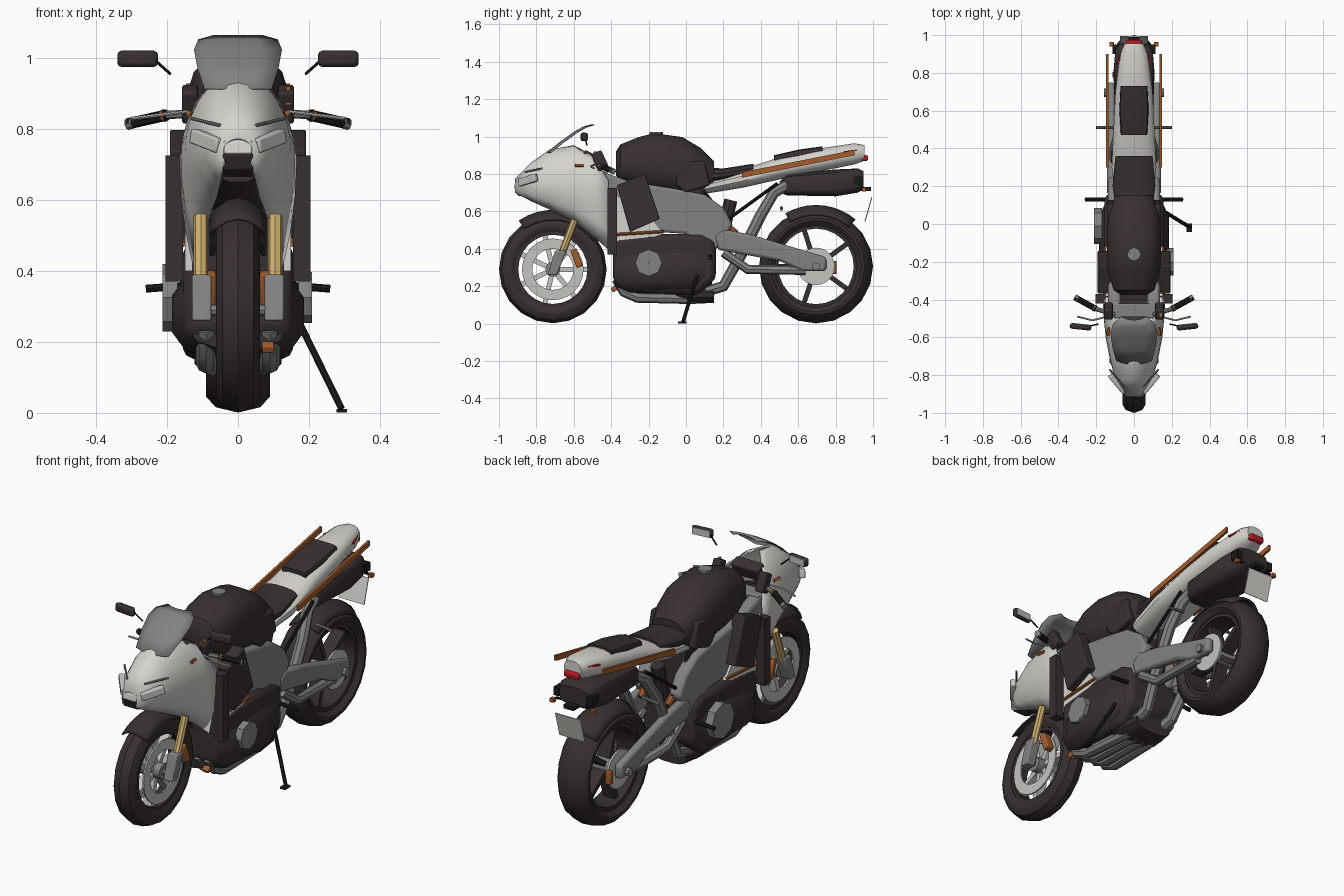
import bpy, bmesh
from math import sin, cos, pi, radians
from mathutils import Matrix, Euler

cube = bpy.data.objects.get("Cube")
if cube:
    bpy.data.objects.remove(cube, do_unlink=True)
parts = []


def material(name, r, g, b):
    mat = bpy.data.materials.new(name)
    mat.use_nodes = True
    mat.diffuse_color = (r, g, b, 1)
    mat.node_tree.nodes["Principled BSDF"].inputs["Base Color"].default_value = (r, g, b, 1)
    return mat


WHITE = material("pearl white", .66, .65, .61)
DARK = material("charcoal brown", .04, .029, .03)
GREY = material("metal grey", .22, .225, .22)
SILVER = material("bright silver", .55, .55, .53)
ORANGE = material("burnt orange", .38, .11, .025)
GOLD = material("fork gold", .62, .43, .16)
RED = material("lamp red", .5, .01, .015)
BLACK = material("rubber black", .012, .011, .011)


def finish(name, bm, mat, mirror=False, bevel=0, solid=0):
    bmesh.ops.recalc_face_normals(bm, faces=bm.faces)
    mesh = bpy.data.meshes.new(name)
    bm.to_mesh(mesh)
    bm.free()
    mesh.materials.clear()
    mesh.materials.append(mat)
    obj = bpy.data.objects.new(name, mesh)
    bpy.context.collection.objects.link(obj)
    if solid:
        obj.modifiers.new("thickness", 'SOLIDIFY').thickness = solid
    if bevel:
        mod = obj.modifiers.new("soft edges", 'BEVEL')
        mod.width, mod.segments = bevel, 2
    if mirror:
        obj.modifiers.new("both sides", 'MIRROR').use_axis = (True, False, False)
    parts.append(obj)


def skin(bm, rings, closed=True, loop=False):
    """Join rows of points with quads."""
    rows = [[bm.verts.new(p) for p in ring] for ring in rings]
    pairs = list(zip(rows, rows[1:])) + ([(rows[-1], rows[0])] if loop else [])
    for a, b in pairs:
        count = len(a)
        for i in range(count if closed else count - 1):
            j = (i + 1) % count
            bm.faces.new((a[i], a[j], b[j], b[i]))
    return rows


def loft(name, stations, mat, power=.8, sides=16):
    """Rounded body along y; station = y, half width, bottom, top."""
    def soft(v):
        return abs(v) ** power * (1 if v > 0 else -1)
    bm = bmesh.new()
    rings = []
    for y, w, low, high in stations:
        turns = [2 * pi * (i + .5) / sides for i in range(sides)]
        rings.append([(w * soft(cos(t)), y, (low + high) / 2 + (high - low) / 2 * soft(sin(t))) for t in turns])
    rows = skin(bm, rings)
    bm.faces.new(rows[0])
    bm.faces.new(rows[-1])
    finish(name, bm, mat)


def prism(name, outline, x0, x1, mat, mirror=False, bevel=0):
    bm = bmesh.new()
    rows = skin(bm, [[(x, y, z) for y, z in outline] for x in (x0, x1)])
    bm.faces.new(rows[0])
    bm.faces.new(rows[1])
    finish(name, bm, mat, mirror, bevel)


def box(name, centre, size, mat, turn=(0, 0, 0), mirror=False, bevel=0):
    bm = bmesh.new()
    spin = Euler([radians(a) for a in turn]).to_matrix().to_4x4()
    bmesh.ops.create_cube(bm, size=1, matrix=Matrix.Translation(centre) @ spin @ Matrix.Diagonal((*size, 1)))
    finish(name, bm, mat, mirror, bevel)


def tube(name, points, radius, mat, mirror=False):
    curve = bpy.data.curves.new(name, 'CURVE')
    curve.dimensions, curve.bevel_depth, curve.bevel_resolution = '3D', radius, 2
    curve.use_fill_caps = True
    line = curve.splines.new('POLY')
    line.points.add(len(points) - 1)
    for p, co in zip(line.points, points):
        p.co = (*co, 1)
    temp = bpy.data.objects.new(name, curve)
    mesh = bpy.data.meshes.new_from_object(temp)
    bm = bmesh.new()
    bm.from_mesh(mesh)
    bpy.data.objects.remove(temp)
    bpy.data.meshes.remove(mesh)
    bpy.data.curves.remove(curve)
    finish(name, bm, mat, mirror)


def lathe(name, section, y, z, mat, sides=20, mirror=False):
    """Spin a closed (x, radius) section round an axle."""
    bm = bmesh.new()
    turns = [2 * pi * i / sides for i in range(sides)]
    skin(bm, [[(x, y + r * cos(t), z + r * sin(t)) for x, r in section] for t in turns], loop=True)
    finish(name, bm, mat, mirror)


def ring(name, x0, x1, inner, outer, y, z, mat, sides=24, mirror=False):
    lathe(name, [(x0, inner), (x1, inner), (x1, outer), (x0, outer)], y, z, mat, sides, mirror)


def fender(name, y, z, radius, half, start, end):
    bm = bmesh.new()
    rows = []
    for i in range(10):
        t = radians(start + (end - start) * i / 9)
        rows.append([(half * u, y + (radius - .05 * u * u) * cos(t), z + (radius - .05 * u * u) * sin(t))
                     for u in (-1, -.75, -.4, 0, .4, .75, 1)])
    skin(bm, rows, closed=False)
    finish(name, bm, DARK, solid=.008)


# Wheels
def wheel(label, y, z, radius, half, spokes, spoke_mat):
    rim = radius - .085
    side = [(-half * .75, rim), (-half, rim + .025), (-half, radius - .045), (-half * .7, radius - .015), (0, radius)]
    lathe(label + "_tyre", side + [(-x, r) for x, r in side[-2::-1]], y, z, DARK)
    ring(label + "_rim", -half * .7, half * .7, rim - .018, rim + .01, y, z, DARK)
    ring(label + "_hub", -half, half, .008, .04, y, z, GREY, 12)
    bm = bmesh.new()
    for i in range(spokes):
        spin = Matrix.Rotation(2 * pi * (i + .25) / spokes, 4, 'X')
        place = Matrix.Translation((0, y, z)) @ spin @ Matrix.Translation((0, 0, rim / 2))
        bmesh.ops.create_cube(bm, size=1, matrix=place @ Matrix.Diagonal((half * .8, .026, rim, 1)))
    finish(label + "_spokes", bm, spoke_mat)


FY, FZ, RY, RZ = -.712, .29, .695, .306
wheel("front", FY, FZ, .288, .062, 7, SILVER)
wheel("rear", RY, RZ, .305, .09, 5, DARK)
ring("front_brake_disc", .05, .058, .11, .165, FY, FZ, SILVER, mirror=True)
ring("rear_sprocket", .086, .096, .02, .1, RY, RZ, SILVER, mirror=True)
fender("front_fender", FY, FZ, .318, .08, 35, 125)
fender("rear_hugger", RY, RZ, .328, .09, 50, 120)

# Front fork and brakes
tube("fork_tube", [(.105, -.595, .555), (.105, -.665, .37)], .02, GOLD, True)
prism("fork_foot", [(-.7, .39), (-.64, .39), (-.69, .26), (-.74, .26)], .075, .13, GREY, True, .006)
tube("front_axle", [(-.13, FY, FZ), (.13, FY, FZ)], .016, GREY)
box("front_caliper", (.085, -.585, .35), (.045, .035, .1), ORANGE, (20, 0, 0), True, .006)
box("rear_caliper", (-.1, .79, .3), (.03, .03, .07), ORANGE, bevel=.004)

# Upper fairing shell; station = y, top, half width, shoulder, bottom, opening angle, tuck under
shell = [(-.915, .775, .045, .735, .7, 0, .1), (-.83, .86, .095, .75, .655, 0, .45),
         (-.73, .93, .125, .74, .61, 0, .5), (-.6, .955, .15, .73, .545, .1, .42),
         (-.5, .955, .16, .72, .47, .7, .35), (-.415, .93, .165, .71, .395, 1.3, .25)]
bm = bmesh.new()
rows = []
for y, top, w, mid, low, gap, tuck in shell:
    arc = [gap + (pi / 2 - gap) * i / 6 for i in range(7)]
    half = [(w * sin(t), y, mid + (top - mid) * cos(t)) for t in arc]
    half += [(w * (1 - tuck * k * k), y, mid + (low - mid) * k) for k in (.33, .66, 1)]
    rows.append(half)
skin(bm, rows, closed=False)
finish("fairing_shell", bm, WHITE, mirror=True, solid=.006)
prism("side_fairing", [(-.42, .4), (-.3, .42), (-.12, .48), (-.18, .56), (-.42, .72)], .13, .15, WHITE, True)
prism("nose_tip", [(-.918, .73), (-.912, .765), (-.85, .8), (-.85, .73)], -.04, .04, WHITE, bevel=.005)
prism("nose_intake", [(-.92, .73), (-.9, .685), (-.8, .665), (-.8, .73)], -.043, .043, DARK, bevel=.005)
loft("inner_duct", [(-.8, .05, .65, .74), (-.7, .07, .62, .75), (-.55, .1, .56, .8)], DARK, .6)
box("headlamp", (.088, -.845, .767), (.12, .03, .042), SILVER, (0, -14, 50), True, .006)
tube("lamp_fin", [(.05, -.86, .81), (.13, -.77, .83)], .005, GREY, True)

# Windscreen
bm = bmesh.new()
screen = [(-.745, .915, .095), (-.67, .975, .115), (-.6, 1.025, .124), (-.55, 1.053, .112), (-.51, 1.065, .07)]
skin(bm, [[(w * u, y + .02 * u * u, z) for u in (-1, -.5, 0, .5, 1)] for y, z, w in screen], closed=False)
finish("windscreen", bm, GREY, solid=.004)

# Cockpit, handlebars and mirrors
box("instruments", (0, -.53, .88), (.16, .06, .08), DARK, (-25, 0, 0), bevel=.01)
box("control_cluster", (.135, -.46, .87), (.045, .06, .1), DARK, (25, 0, 0), True, .008)
box("brake_reservoir", (.142, -.48, .895), (.012, .03, .05), ORANGE)
box("triple_clamp", (0, -.46, .8), (.26, .08, .03), GREY, bevel=.008)
tube("handlebar", [(.1, -.48, .845), (.2, -.45, .84), (.27, -.41, .822)], .012, GREY, True)
tube("grip", [(.2, -.45, .84), (.31, -.39, .815)], .016, BLACK, True)
tube("bar_ring", [(.205, -.447, .839), (.212, -.443, .837)], .018, ORANGE, True)
tube("bar_end", [(.295, -.398, .818), (.312, -.388, .814)], .0165, GREY, True)
tube("lever", [(.14, -.49, .85), (.22, -.51, .84), (.3, -.49, .83)], .005, SILVER, True)
tube("mirror_stalk", [(.19, -.53, .955), (.235, -.54, .995)], .004, BLACK, True)
box("mirror_housing", (.283, -.545, .998), (.115, .028, .046), DARK, (0, 0, 6), True, .012)
box("mirror_glass", (.283, -.53, .998), (.095, .004, .036), SILVER, (0, 0, 6), True)
box("front_indicator", (.136, -.57, .845), (.012, .045, .014), ORANGE, (0, -30, 8), True)

# Tank and seats
loft("fuel_tank", [(-.375, .07, .79, .92), (-.35, .11, .76, .96), (-.25, .14, .72, 1.), (-.17, .145, .7, 1.02),
                   (-.02, .145, .68, 1.), (.08, .13, .69, .94), (.15, .1, .72, .87)], DARK)
tube("tank_cap", [(0, -.16, 1.01), (0, -.16, 1.025)], .036, GREY)
prism("tank_side_pad", [(-.06, .86), (.1, .87), (.13, .74), (.0, .7), (-.05, .74)], .1, .14, DARK, True, .01)
loft("rider_seat", [(.1, .1, .74, .835), (.2, .115, .76, .83), (.36, .1, .79, .855)], DARK)
loft("tail_fairing", [(.08, .09, .69, .76), (.3, .12, .725, .825), (.5, .11, .77, .89), (.7, .1, .81, .935),
                      (.9, .075, .85, .965), (.955, .05, .87, .955)], WHITE)
loft("pillion_seat", [(.47, .07, .85, .9), (.6, .078, .87, .93), (.73, .072, .9, .948)], DARK, .4)
prism("side_rail", [(.3, .78), (.3, .81), (.9, .928), (.9, .9)], .135, .147, ORANGE, True)

# Tail lamp, undertail silencer and plate
box("tail_lamp", (0, .958, .885), (.085, .03, .032), RED, bevel=.008)
box("side_lamp", (.075, .88, .922), (.01, .07, .008), RED, (8, 0, 20), True)
loft("undertail_silencer", [(.5, .07, .7, .76), (.54, .1, .685, .8), (.8, .11, .68, .825), (.92, .1, .7, .83),
                            (.95, .08, .72, .815)], DARK, .5)
box("plate_bracket", (0, .955, .72), (.06, .07, .02), BLACK)
box("rear_plate", (0, .975, .61), (.15, .005, .135), WHITE, (-16, 0, 0))
box("rear_indicator", (.118, .952, .717), (.022, .022, .02), ORANGE, mirror=True)
box("indicator_mount", (.1, .925, .765), (.03, .05, .045), BLACK, mirror=True)
tube("indicator_stem", [(0, .94, .74), (.11, .94, .725)], .007, BLACK, True)

# Frame, radiators and side boxes
prism("frame_beam", [(-.47, .82), (-.3, .76), (-.05, .72), (.1, .69), (.2, .62), (.25, .53), (.17, .4), (.06, .4),
                     (0, .48), (-.3, .5), (-.45, .62)], .07, .138, GREY, True, .015)
prism("radiator_side", [(-.42, .37), (-.42, .725), (-.37, .725), (-.37, .37)], .155, .205, DARK, True)
box("radiator_core", (0, -.4, .55), (.3, .04, .3), DARK)
prism("side_box", [(-.37, .74), (-.22, .8), (-.14, .56), (-.3, .49)], .125, .192, DARK, True, .006)
box("inner_airbox", (0, -.15, .62), (.2, .5, .25), DARK)

# Engine and exhaust
prism("engine_block", [(-.39, .46), (-.2, .48), (.08, .48), (.16, .44), (.16, .24), (.06, .15), (-.3, .17),
                       (-.39, .22)], -.155, .155, DARK, bevel=.03)
loft("crankcase", [(-.38, .15, .18, .4), (-.3, .19, .15, .4), (.04, .19, .15, .42), (.14, .14, .2, .4)], DARK, .7, 12)
ring("right_engine_cover", -.213, -.17, .001, .095, -.01, .325, GREY, 8)
ring("left_engine_cover", .17, .208, .001, .072, -.2, .325, GREY, 8)
tube("cover_trim", [(.155, -.4, .475), (.155, -.12, .492)], .008, ORANGE, True)
loft("belly_pan", [(-.05, .11, .13, .2), (.03, .125, .105, .2), (.15, .11, .11, .2)], DARK)
for x in (.03, .09):
    tube("exhaust_header", [(x, -.37, .24), (x, -.33, .17), (x, -.26, .14), (x * .8, .05, .133)], .029, GREY, True)
box("header_clamp", (.085, -.385, .185), (.035, .03, .025), ORANGE, (30, 0, 0), bevel=.005)
tube("exhaust_riser", [(.07, .0, .14), (.08, .2, .2), (.1, .29, .36), (.1, .4, .58), (.08, .47, .7), (.07, .54, .74)],
     .03, GREY, True)

# Swingarm, shock and struts
prism("swingarm", [(.15, .47), (.2, .505), (.35, .475), (.55, .415), (.75, .355), (.75, .28), (.62, .28), (.5, .335),
                   (.17, .395)], .1, .142, GREY, True, .015)
tube("swingarm_brace", [(.115, .2, .38), (.115, .33, .29), (.115, .64, .285)], .025, GREY, True)
tube("rear_axle", [(-.16, RY, RZ), (.16, RY, RZ)], .022, GREY)
tube("rear_shock", [(0, .18, .42), (0, .24, .66)], .035, DARK)
tube("shock_reservoir", [(.08, .22, .52), (.08, .27, .48)], .018, ORANGE, True)
tube("subframe_strut", [(.1, .2, .54), (.1, .49, .75)], .009, BLACK, True)
tube("seat_strut", [(.09, .08, .72), (.09, .24, .52)], .012, BLACK, True)

# Foot pegs and side stand
tube("foot_peg", [(.13, .13, .36), (.26, .13, .35)], .011, BLACK, True)
tube("passenger_peg", [(.1, .51, .62), (.2, .51, .61)], .008, GREY, True)
tube("side_stand", [(.17, .06, .26), (.292, -.015, .012)], .01, BLACK)
box("stand_foot", (.292, -.02, .006), (.03, .045, .01), BLACK)

# Smooth shading with crisp edges
bpy.ops.object.select_all(action='DESELECT')
for obj in parts:
    obj.select_set(True)
bpy.context.view_layer.objects.active = parts[0]
bpy.ops.object.shade_smooth_by_angle(angle=radians(35))
